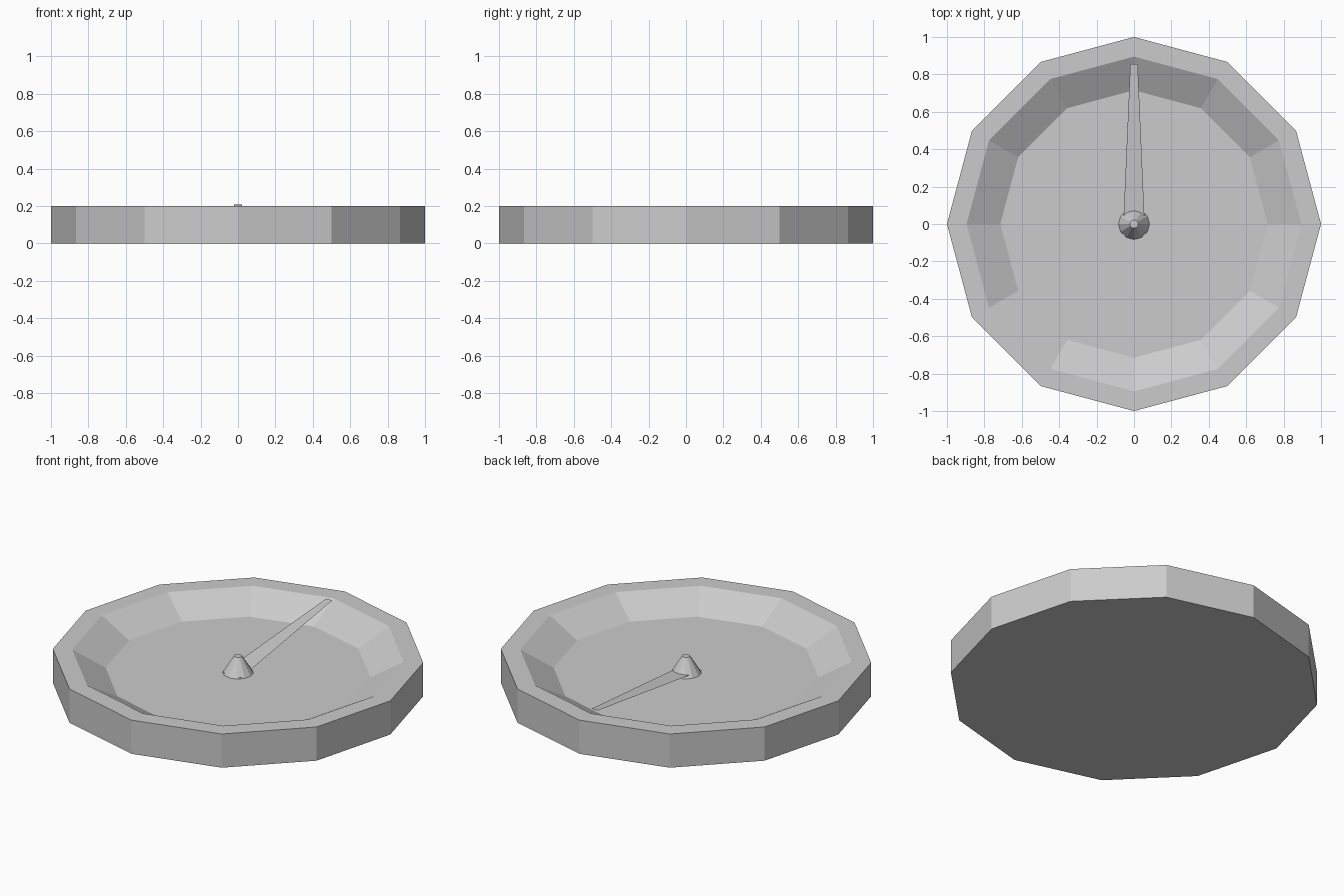
import bpy, bmesh
from math import cos, sin, pi

if "Cube" in bpy.data.objects:
    bpy.data.objects.remove(bpy.data.objects["Cube"])


def lathe(name, profile, sides=12):
    """Stack polygon rings (radius, z) and close both ends."""
    bm = bmesh.new()
    rings = [[bm.verts.new((r * cos(2 * pi * i / sides), r * sin(2 * pi * i / sides), z))
              for i in range(sides)] for r, z in profile]
    for a, b in zip(rings, rings[1:]):
        for i in range(sides):
            j = (i + 1) % sides
            bm.faces.new((a[i], a[j], b[j], b[i]))
    bm.faces.new(rings[0][::-1])
    bm.faces.new(rings[-1])
    return finish(name, bm)


def finish(name, bm):
    mesh = bpy.data.meshes.new(name)
    bm.normal_update()
    bm.to_mesh(mesh)
    bm.free()
    obj = bpy.data.objects.new(name, mesh)
    bpy.context.collection.objects.link(obj)
    return obj


# Twelve-sided dish with a sloped inner wall and recessed floor
lathe("dish", [(1, 0), (1, 0.2), (0.895, 0.2), (0.715, 0.1)])

# Tapered centre pivot standing on the floor
lathe("pivot", [(0.083, 0.1), (0.022, 0.2)])

# Thin tapered needle, rising from the pivot foot to the rim
bm = bmesh.new()
bm.faces.new([bm.verts.new(p) for p in (
    (-0.06, -0.065, 0.105), (0.06, -0.065, 0.105),
    (0.02, 0.855, 0.207), (-0.02, 0.855, 0.207))])
finish("needle", bm)
